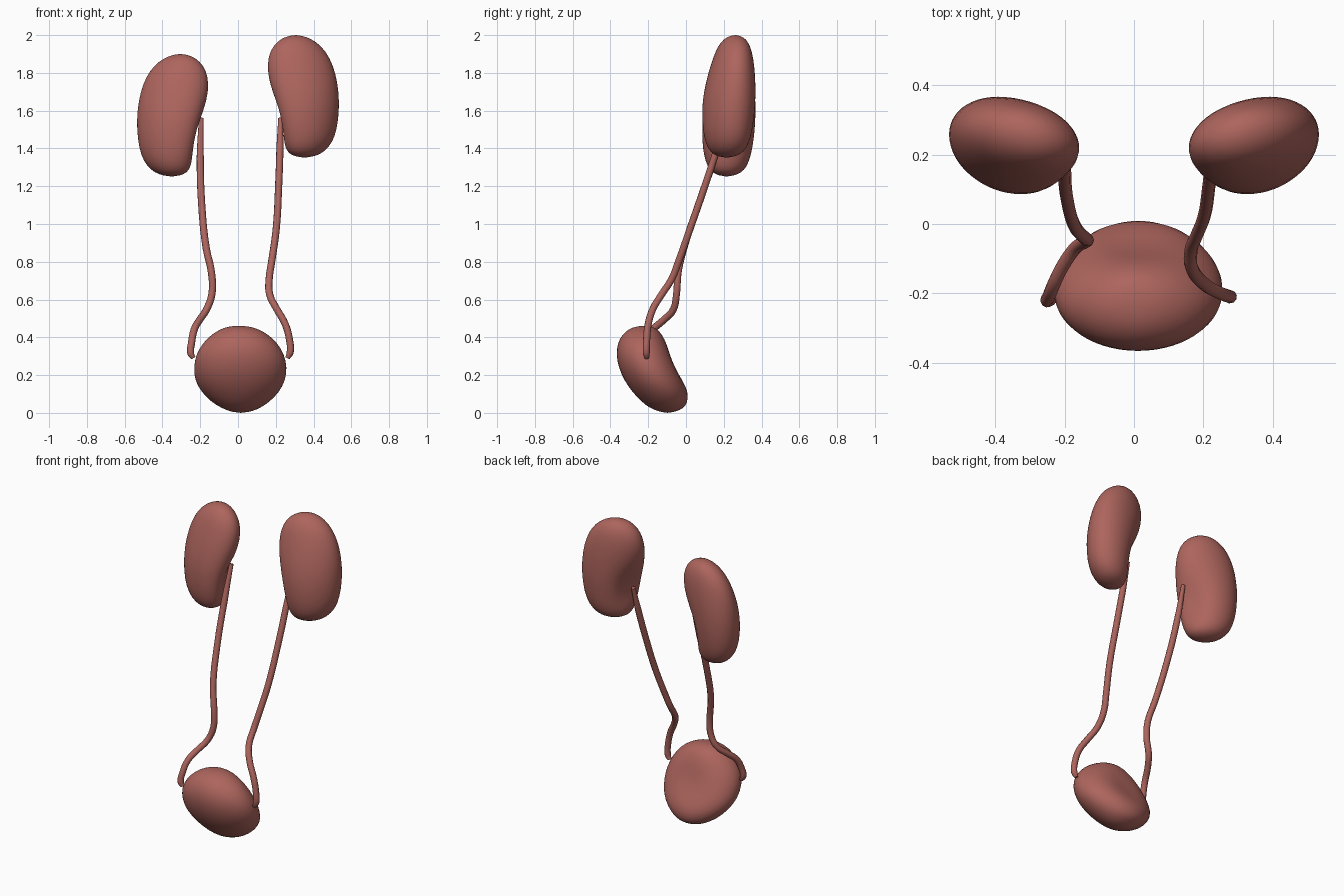
import bpy, bmesh, math
from mathutils import Vector

mat = bpy.data.materials.new("flesh")
mat.diffuse_color = (0.42, 0.13, 0.11, 1)


def loft(name, rows, bottom, top, skew=0.0, dents=(), mirror=False, dz=0.0, seg=28):
    """Stack oval rings (z, x0, x1, y0, y1), close at two poles, press in soft dents."""
    bm = bmesh.new()
    rings = []
    for z, x0, x1, y0, y1 in rows:
        ring = []
        for i in range(seg):
            t = 2 * math.pi * i / seg
            x = (x0 + x1) / 2 + (x1 - x0) / 2 * math.cos(t)
            y = (y0 + y1) / 2 + (y1 - y0) / 2 * math.sin(t + skew)
            ring.append(bm.verts.new((x, y, z)))
        rings.append(ring)
    lo, hi = bm.verts.new(bottom), bm.verts.new(top)
    for i in range(seg):
        j = (i + 1) % seg
        for a, b in zip(rings, rings[1:]):
            bm.faces.new((a[i], a[j], b[j], b[i]))
        bm.faces.new((lo, rings[0][j], rings[0][i]))
        bm.faces.new((hi, rings[-1][i], rings[-1][j]))
    for v in bm.verts:
        for point, radius, push in dents:
            d = (v.co - Vector(point)).length / radius
            v.co += Vector(push) * math.exp(-d * d)
    for v in bm.verts:
        v.co.z += dz
        if mirror:
            v.co.x = -v.co.x
    bmesh.ops.recalc_face_normals(bm, faces=bm.faces)
    for f in bm.faces:
        f.smooth = True
    me = bpy.data.meshes.new(name)
    bm.to_mesh(me)
    bm.free()
    me.materials.append(mat)
    ob = bpy.data.objects.new(name, me)
    bpy.context.collection.objects.link(ob)
    ob.modifiers.new("smooth", 'SUBSURF').levels = 1
    ob.modifiers[0].render_levels = 1
    return ob


def tube(name, pts, radius=0.019):
    """Round tube through points, tapering to rounded ends."""
    cu = bpy.data.curves.new(name, 'CURVE')
    cu.dimensions = '3D'
    cu.bevel_depth = radius
    cu.bevel_resolution = 3
    cu.resolution_u = 4
    cu.use_fill_caps = True
    sp = cu.splines.new('BEZIER')
    sp.bezier_points.add(len(pts) - 1)
    for bp, p in zip(sp.bezier_points, pts):
        bp.co = p
        bp.handle_left_type = bp.handle_right_type = 'AUTO'
    sp.bezier_points[0].radius = sp.bezier_points[-1].radius = 0.65
    cu.materials.append(mat)
    ob = bpy.data.objects.new(name, cu)
    bpy.context.collection.objects.link(ob)
    return ob


# kidneys: bean shape with a hollow on the inner side, second one lower
kidney = [
    (1.362, 0.285, 0.42, 0.155, 0.275),
    (1.385, 0.255, 0.46, 0.125, 0.31),
    (1.43, 0.235, 0.50, 0.102, 0.335),
    (1.50, 0.215, 0.525, 0.088, 0.353),
    (1.60, 0.192, 0.537, 0.083, 0.366),
    (1.70, 0.172, 0.535, 0.093, 0.37),
    (1.80, 0.154, 0.518, 0.117, 0.366),
    (1.88, 0.157, 0.487, 0.143, 0.357),
    (1.94, 0.182, 0.445, 0.167, 0.342),
    (1.98, 0.225, 0.39, 0.20, 0.318),
    (1.995, 0.265, 0.345, 0.23, 0.29),
]
hilum = [((0.19, 0.25, 1.56), 0.11, (0.05, -0.02, 0))]
loft("right_kidney", kidney, (0.35, 0.215, 1.349), (0.305, 0.262, 2.001), 0.22, hilum)
loft("left_kidney", kidney, (0.35, 0.215, 1.349), (0.305, 0.262, 2.001), 0.22, hilum,
     mirror=True, dz=-0.1)

# bladder: leaning oval with a shallow hollow at the back
bladder = [
    (0.008, -0.045, 0.075, -0.145, -0.05),
    (0.025, -0.085, 0.115, -0.19, -0.012),
    (0.055, -0.14, 0.165, -0.232, 0.01),
    (0.11, -0.195, 0.22, -0.285, 0.016),
    (0.17, -0.23, 0.252, -0.327, -0.001),
    (0.24, -0.237, 0.262, -0.358, -0.032),
    (0.31, -0.224, 0.247, -0.371, -0.066),
    (0.37, -0.187, 0.21, -0.363, -0.096),
    (0.415, -0.142, 0.162, -0.338, -0.124),
    (0.445, -0.09, 0.105, -0.302, -0.152),
    (0.457, -0.05, 0.062, -0.265, -0.182),
]
loft("bladder", bladder, (0.015, -0.098, -0.001), (0.005, -0.222, 0.462),
     dents=[((0.01, -0.05, 0.25), 0.11, (0, -0.025, -0.012))])

# ureters: thin winding tubes from each kidney to the bladder sides
tube("right_ureter", [
    (0.225, 0.212, 1.56), (0.222, 0.165, 1.40), (0.215, 0.10, 1.20),
    (0.202, 0.02, 0.97), (0.178, -0.04, 0.80), (0.165, -0.075, 0.71),
    (0.168, -0.13, 0.625), (0.205, -0.175, 0.55), (0.25, -0.20, 0.47),
    (0.272, -0.208, 0.39), (0.276, -0.21, 0.32), (0.262, -0.208, 0.29)])
tube("left_ureter", [
    (-0.195, 0.212, 1.56), (-0.2, 0.15, 1.35), (-0.192, 0.065, 1.10),
    (-0.168, -0.012, 0.87), (-0.14, -0.042, 0.74), (-0.138, -0.05, 0.63),
    (-0.168, -0.068, 0.545), (-0.205, -0.12, 0.49), (-0.232, -0.175, 0.44),
    (-0.246, -0.21, 0.37), (-0.25, -0.222, 0.315), (-0.236, -0.222, 0.29)])
